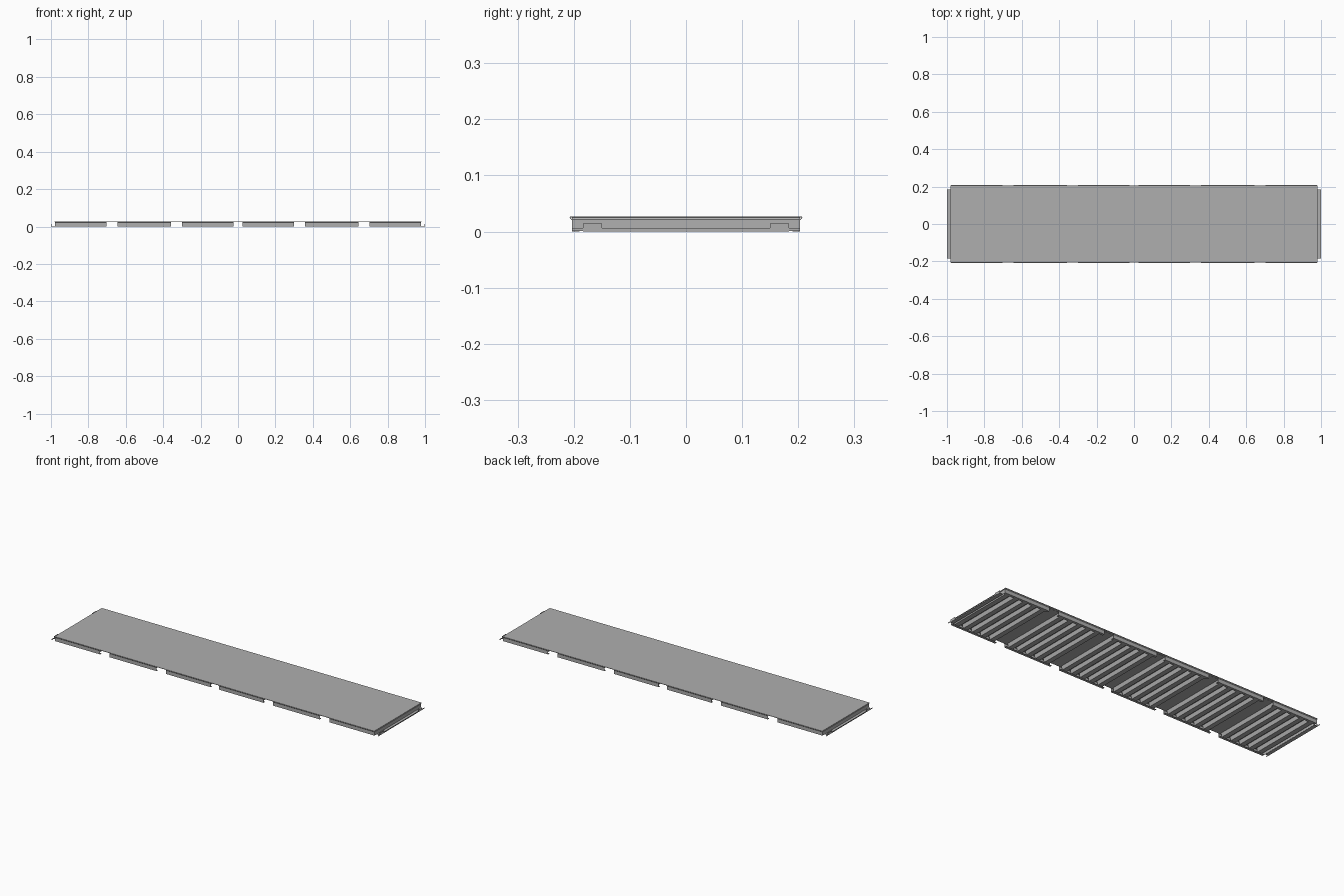
import bpy

if "Cube" in bpy.data.objects:
    bpy.data.objects.remove(bpy.data.objects["Cube"])

T = 0.002          # sheet thickness
TOP = 0.027        # upper surface height
SPANS = [(0.025, 0.300), (0.357, 0.644), (0.703, 0.979)]   # rib groups, mirrored in x
GROUPS = sorted([(-b, -a) for a, b in SPANS] + SPANS)

grey = bpy.data.materials.new("dark_steel")
grey.diffuse_color = (0.43, 0.43, 0.43, 1)
grey.use_nodes = True
grey.node_tree.nodes["Principled BSDF"].inputs["Base Color"].default_value = grey.diffuse_color


def box(name, x0, x1, y0, y1, z0, z1):
    bpy.ops.mesh.primitive_cube_add(size=1, location=((x0 + x1) / 2, (y0 + y1) / 2, (z0 + z1) / 2))
    ob = bpy.context.object
    ob.name = name
    ob.scale = (x1 - x0, y1 - y0, z1 - z0)
    ob.data.materials.append(grey)
    return ob


def sheet(name, profile, a, b, axis):
    """Sweep an open profile along an axis; profile points are (across, z)."""
    verts = []
    for s in (a, b):
        verts += [(p, s, z) if axis == 'Y' else (s, p, z) for p, z in profile]
    n = len(profile)
    faces = [(i, i + 1, n + i + 1, n + i) for i in range(n - 1)]
    me = bpy.data.meshes.new(name)
    me.from_pydata(verts, [], faces)
    me.materials.append(grey)
    ob = bpy.data.objects.new(name, me)
    bpy.context.collection.objects.link(ob)
    m = ob.modifiers.new("thickness", 'SOLIDIFY')
    m.thickness = 0.0012
    m.offset = 0
    return ob


# Flat top plate
box("top_plate", -0.98, 0.98, -0.207, 0.207, TOP - T, TOP)

# Corrugated ribs under the plate, flat between groups
wave = [(-0.975, TOP - 0.003)]
for a, b in GROUPS:
    for k in range(5):
        r = (a + b) / 2 + (k - 2) * 0.056
        wave += [(r - 0.018, TOP - 0.003), (r - 0.013, 0.004),
                 (r + 0.013, 0.004), (r + 0.018, TOP - 0.003)]
wave.append((0.975, TOP - 0.003))
sheet("corrugated_ribs", wave, -0.195, 0.195, 'Y')

# Side skirts, interrupted between the groups, with a small inward foot
for s in (-1, 1):
    for a, b in GROUPS:
        sheet("side_skirt", [(s * 0.207, TOP - T), (s * 0.203, 0.021),
                             (s * 0.203, 0.001), (s * 0.190, 0.001)], a, b, 'X')

# End walls with a bottom flange, upturned hook rails with taller tabs
for s in (-1, 1):
    sheet("end_wall", [(s * 0.976, TOP - T), (s * 0.979, 0.021), (s * 0.979, 0.001)],
          -0.203, 0.203, 'Y')
    sheet("end_flange", [(s * 0.979, 0.001), (s * 0.9994, 0.001)], -0.184, 0.184, 'Y')
    sheet("hook_rail", [(s * 0.9994, 0.001), (s * 0.9994, 0.006)], -0.203, 0.203, 'Y')
    for t in (-1, 1):
        y0, y1 = sorted((t * 0.150, t * 0.184))
        box("hook_tab", min(s * 0.9975, s), max(s * 0.9975, s), y0, y1, 0.002, 0.014)
